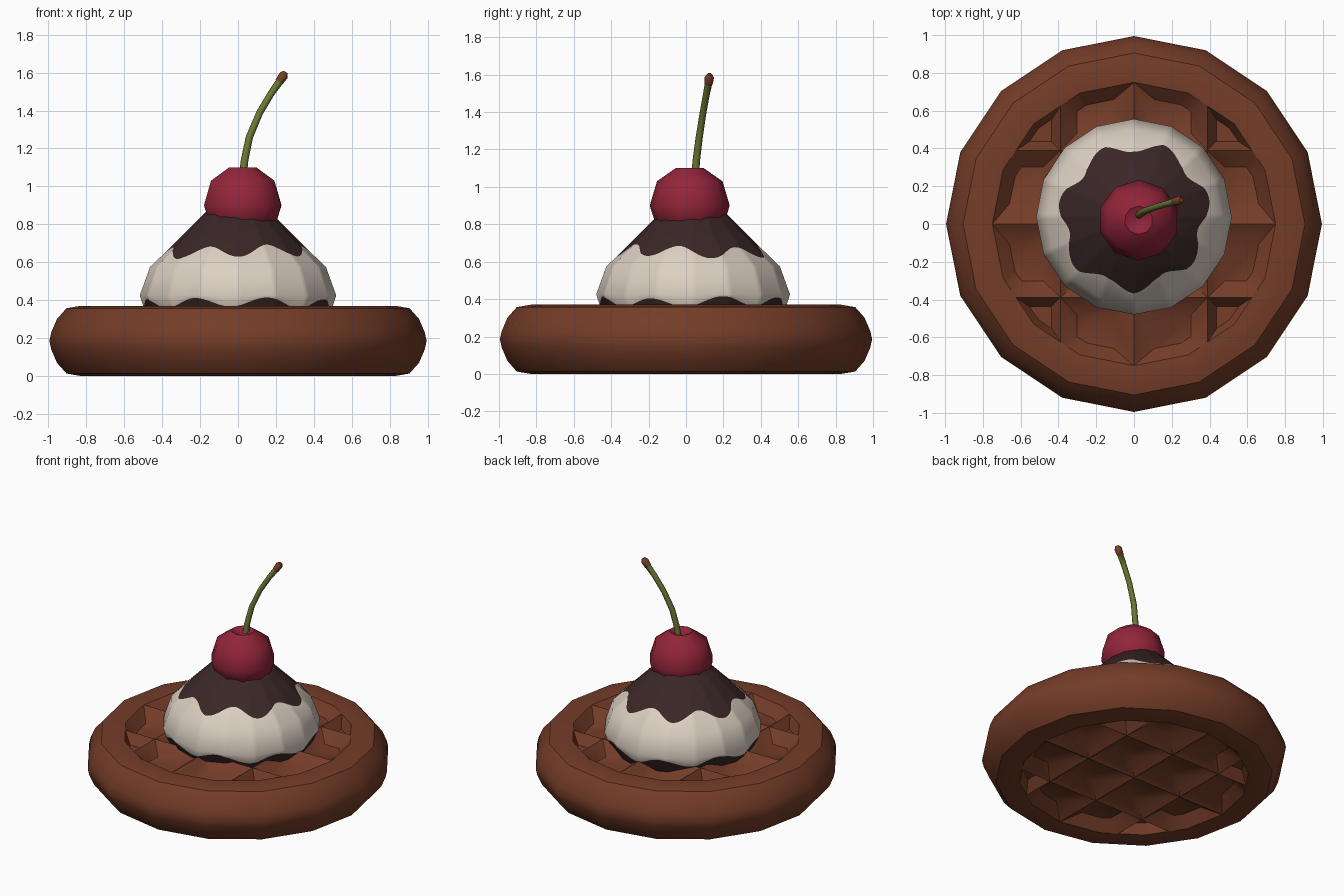
import bpy, bmesh, math
from mathutils import Vector

if "Cube" in bpy.data.objects:
    bpy.data.objects.remove(bpy.data.objects["Cube"])

TAU = 2 * math.pi


def material(name, rgb):
    m = bpy.data.materials.new(name)
    m.diffuse_color = (*rgb, 1)
    m.use_nodes = True
    m.node_tree.nodes["Principled BSDF"].inputs["Base Color"].default_value = m.diffuse_color
    return m


WAFFLE = material("waffle brown", (0.175, 0.046, 0.021))
CREAM = material("vanilla cream", (0.72, 0.63, 0.54))
CHOCOLATE = material("dark chocolate", (0.043, 0.02, 0.02))
CHERRY = material("cherry red", (0.29, 0.018, 0.042))
STEM = material("stem green", (0.15, 0.19, 0.034))
TIP = material("stem tip brown", (0.19, 0.05, 0.02))


def finish(bm, name, mats, location=(0, 0, 0), angle=60):
    bmesh.ops.recalc_face_normals(bm, faces=bm.faces)
    mesh = bpy.data.meshes.new(name)
    bm.to_mesh(mesh)
    bm.free()
    for m in mats:
        mesh.materials.append(m)
    ob = bpy.data.objects.new(name, mesh)
    ob.location = location
    bpy.context.collection.objects.link(ob)
    bpy.ops.object.select_all(action='DESELECT')
    ob.select_set(True)
    bpy.context.view_layer.objects.active = ob
    bpy.ops.object.shade_smooth_by_angle(angle=math.radians(angle))
    return ob


def skin(bm, rings, mats=None):
    """Join rings of points with quads; mats gives one slot per band."""
    rows = [[bm.verts.new(p) for p in r] for r in rings]
    n = len(rows[0])
    for k, (a, b) in enumerate(zip(rows, rows[1:])):
        for i in range(n):
            j = (i + 1) % n
            f = bm.faces.new((a[i], a[j], b[j], b[i]))
            f.material_index = mats[k] if mats else 0
    return rows


def circle(r, z, n, phase=0.0):
    return [(r * math.cos(TAU * i / n + phase), r * math.sin(TAU * i / n + phase), z)
            for i in range(n)]


# Waffle: upper half turned around z, top cut into square pockets, then mirrored
H = 0.185
bm = bmesh.new()
profile = [(0.992, 0.005), (0.985, 0.045), (0.955, 0.115), (0.905, 0.172), (0.83, H), (0.75, H - 0.005)]
profile[0] = (0.995, 0.0)
rows = skin(bm, [circle(r, z, 16) for r, z in profile])
bm.faces.new(rows[-1])
top_z = profile[-1][1]


def cap_faces():
    return [f for f in bm.faces if all(abs(v.co.z - top_z) < 1e-4 for v in f.verts)]


for axis in ((1, 0, 0), (0, 1, 0)):
    for d in (-0.39, 0, 0.39):
        faces = cap_faces()
        geom = list({g for f in faces for g in (*f.verts, *f.edges)}) + faces
        bmesh.ops.bisect_plane(bm, geom=geom, dist=1e-5,
                               plane_co=Vector(axis) * d, plane_no=axis)
bm.normal_update()
for f in cap_faces():
    c = f.calc_center_median()
    bmesh.ops.inset_individual(bm, faces=[f], thickness=0.002)
    for v in f.verts:
        v.co = c + (v.co - c) * 0.5 - Vector((0, 0, 0.07))
bmesh.ops.recalc_face_normals(bm, faces=bm.faces)
waffle = finish(bm, "waffle", [WAFFLE], (0, 0, H), 38)
mod = waffle.modifiers.new("underside", 'MIRROR')
mod.use_axis = (False, False, True)

# Ice cream scoop: sixteen-sided, with wavy sauce borders cut as extra rings
N, SIDES = 192, 16


def scoop_ring(r_of, z_of):
    ring = []
    step = TAU / SIDES
    for i in range(N):
        t = TAU * i / N
        off = (t % step) - step / 2
        k = math.cos(step / 2) / math.cos(off)
        r = r_of(t) * k
        ring.append((r * math.cos(t), r * math.sin(t), z_of(t)))
    return ring


def drip_z(t):
    return 0.655 - 0.03 * math.cos(7 * t - 1.65) - 0.008 * math.sin(2 * t + 0.5)


def base_z(t):
    return 0.385 + 0.025 * math.cos(8 * (t - math.radians(243))) + 0.006 * math.sin(3 * t)


def const(v):
    return lambda t: v


bm = bmesh.new()
rings = [scoop_ring(const(0.44), const(0.26)),
         scoop_ring(lambda t: 0.515 - 0.3 * (0.42 - base_z(t)), base_z),
         scoop_ring(const(0.518), const(0.425)),
         scoop_ring(const(0.464), const(0.575)),
         scoop_ring(lambda t: 1.035 - drip_z(t), drip_z),
         scoop_ring(const(0.17), const(0.865)),
         scoop_ring(const(0.05), const(0.92))]
rows = skin(bm, rings, [1, 0, 0, 0, 1, 1])
for r in (rows[0], rows[-1]):
    bm.faces.new(r).material_index = 1
finish(bm, "ice_cream_scoop", [CREAM, CHOCOLATE], (0, 0.038, 0))

# Cherry with a shallow dimple on top
bm = bmesh.new()
rows = skin(bm, [circle(r, z, 10, 0.3) for r, z in
                 [(0.10, 0.75), (0.185, 0.81), (0.214, 0.90), (0.175, 1.03),
                  (0.075, 1.10), (0.02, 1.075)]])
bm.faces.new(rows[0])
bm.faces.new(rows[-1])
finish(bm, "cherry", [CHERRY], (0.025, 0.02, 0))

# Stem: bent tube with a thicker brown tip
path = [((0.025, 0.048, 1.05), 0.021), ((0.035, 0.055, 1.14), 0.020),
        ((0.06, 0.07, 1.26), 0.019), ((0.115, 0.09, 1.39), 0.018),
        ((0.175, 0.108, 1.49), 0.018), ((0.217, 0.12, 1.55), 0.020),
        ((0.217, 0.12, 1.55), 0.022), ((0.24, 0.125, 1.585), 0.025),
        ((0.25, 0.127, 1.603), 0.013)]
bm = bmesh.new()
rings = []
for i, (p, r) in enumerate(path):
    d = Vector(path[min(i + 1, len(path) - 1)][0]) - Vector(path[max(i - 1, 0)][0])
    q = Vector((0, 0, 1)).rotation_difference(d.normalized())
    rings.append([Vector(p) + q @ Vector(c) for c in circle(r, 0, 8)])
rows = skin(bm, rings, [0] * 5 + [1] * 3)
bm.faces.new(rows[0])
bm.faces.new(rows[-1]).material_index = 1
finish(bm, "cherry_stem", [STEM, TIP])
